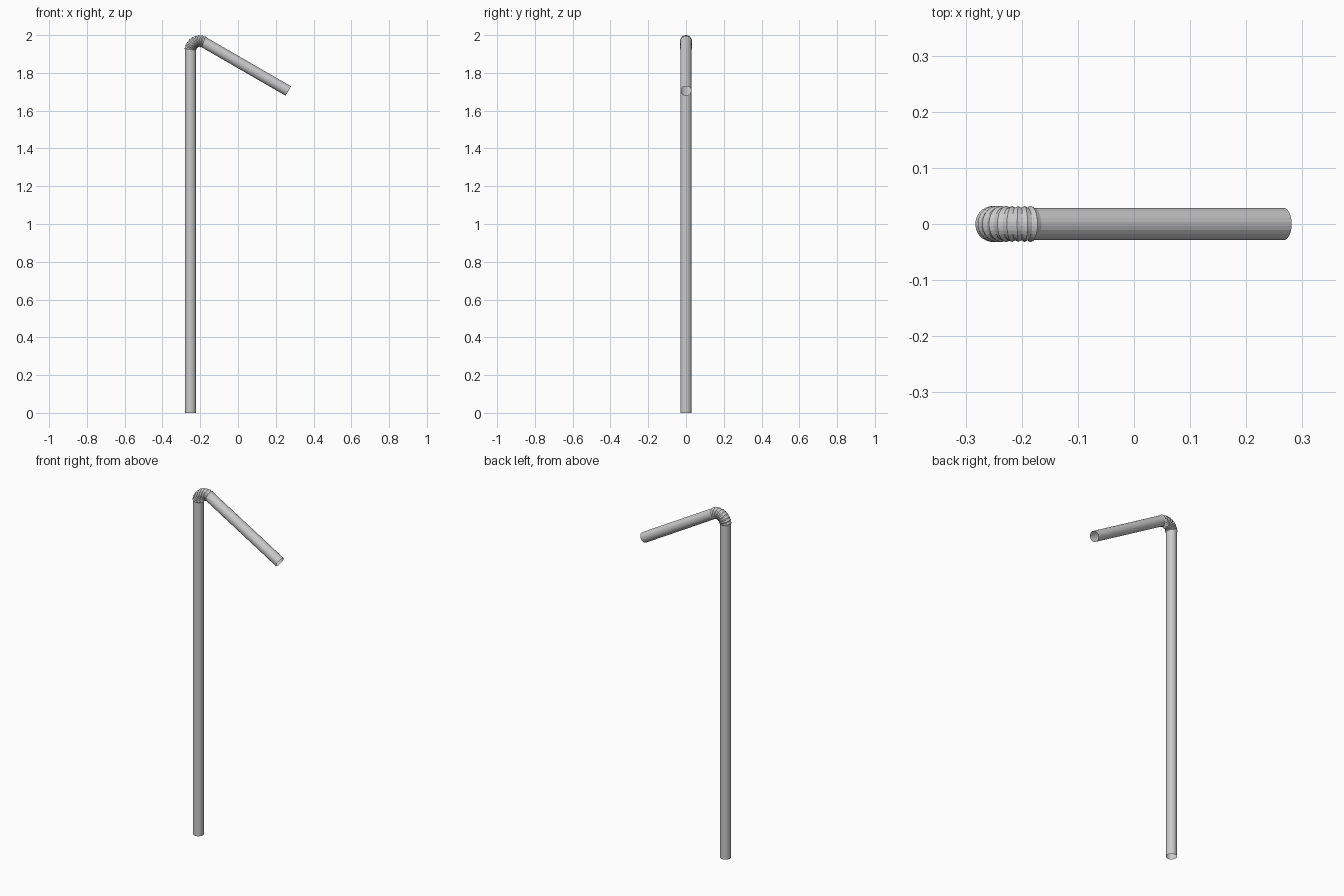
import bpy, bmesh
from math import sin, cos, pi, radians

if "Cube" in bpy.data.objects:
    bpy.data.objects.remove(bpy.data.objects["Cube"])

SIDES = 24
R_TUBE, R_RIB = 0.029, 0.032
BEND = 0.048                       # bend radius of the centre line
CX, CZ = -0.2035, 1.92             # bend centre
TURN = radians(120)
RIBS = 9


def arc_point(a):
    return (CX - BEND * cos(a), CZ + BEND * sin(a))


def make_tube(name, stations):
    """Open tube through (x, z, heading angle, radius) stations."""
    bm = bmesh.new()
    rings = []
    for x, z, a, r in stations:
        ring = []
        for i in range(SIDES):
            t = 2 * pi * (i + 0.5) / SIDES
            out = r * cos(t)
            ring.append(bm.verts.new((x - out * cos(a), r * sin(t), z + out * sin(a))))
        rings.append(ring)
    for lo, hi in zip(rings, rings[1:]):
        for i in range(SIDES):
            j = (i + 1) % SIDES
            bm.faces.new((lo[i], lo[j], hi[j], hi[i]))
    bmesh.ops.recalc_face_normals(bm, faces=bm.faces)
    mesh = bpy.data.meshes.new(name)
    bm.to_mesh(mesh)
    bm.free()
    obj = bpy.data.objects.new(name, mesh)
    bpy.context.collection.objects.link(obj)
    return obj


# long upright tube
start = arc_point(0)
make_tube("long_tube", [(start[0], 0, 0, R_TUBE), (*start, 0, R_TUBE)])

# corrugated bend: alternating valleys and crests
steps = RIBS * 2
bend = []
for k in range(steps + 1):
    a = TURN * k / steps
    bend.append((*arc_point(a), a, R_RIB if k % 2 else R_TUBE))
make_tube("ribbed_bend", bend)

# short drinking tube sloping down
end = arc_point(TURN)
length = (0.2665 - end[0]) / sin(TURN)
tip = (end[0] + length * sin(TURN), end[1] + length * cos(TURN))
make_tube("mouth_tube", [(*end, TURN, R_TUBE), (*tip, TURN, R_TUBE)])
